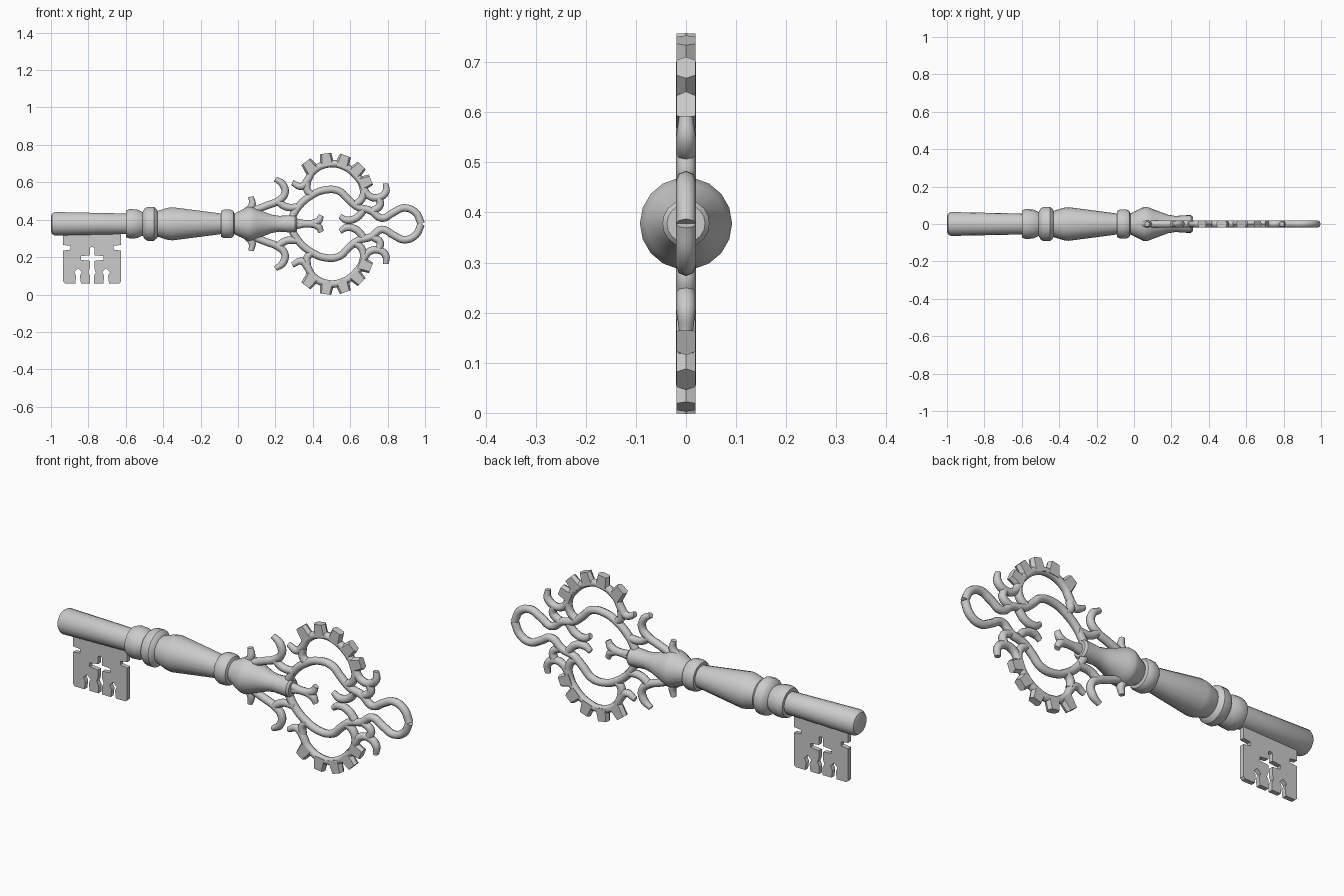
import bpy, bmesh, math
from mathutils import Vector, Matrix

if "Cube" in bpy.data.objects:
    bpy.data.objects.remove(bpy.data.objects["Cube"], do_unlink=True)

AXIS = 0.378      # height of the shaft axis
TUBE = 0.02       # radius of the bow wire

metal = bpy.data.materials.new("grey_metal")
metal.use_nodes = True
metal.diffuse_color = (0.6, 0.6, 0.6, 1)
metal.node_tree.nodes["Principled BSDF"].inputs["Base Color"].default_value = (0.6, 0.6, 0.6, 1)


def smooth(obj, angle):
    bpy.ops.object.select_all(action="DESELECT")
    obj.select_set(True)
    bpy.context.view_layer.objects.active = obj
    bpy.ops.object.shade_smooth_by_angle(angle=math.radians(angle))


def finish(bm, name, angle=None):
    bmesh.ops.recalc_face_normals(bm, faces=bm.faces)
    mesh = bpy.data.meshes.new(name)
    bm.to_mesh(mesh)
    bm.free()
    mesh.materials.append(metal)
    obj = bpy.data.objects.new(name, mesh)
    bpy.context.collection.objects.link(obj)
    if angle:
        smooth(obj, angle)
    return obj


def lathe(name, profile, sides=18):
    """Turn (x, radius) pairs around the shaft axis."""
    bm = bmesh.new()
    rings = []
    for x, radius in profile:
        ring = []
        for i in range(sides):
            a = math.tau * i / sides
            ring.append(bm.verts.new((x, radius * math.cos(a), AXIS + radius * math.sin(a))))
        rings.append(ring)
    for low, high in zip(rings, rings[1:]):
        for i in range(sides):
            j = (i + 1) % sides
            bm.faces.new((low[i], low[j], high[j], high[i]))
    bm.faces.new(rings[0])
    bm.faces.new(rings[-1])
    return finish(bm, name, 35)


def wire(name, path, taper_start=False, taper_end=False):
    """Round wire through (x, height) points in hundredths, mirrored across the axis."""
    curve = bpy.data.curves.new(name, "CURVE")
    curve.dimensions = "3D"
    curve.bevel_depth = TUBE
    curve.bevel_resolution = 2
    curve.resolution_u = 5
    curve.use_fill_caps = True
    for side in (1, -1):
        spline = curve.splines.new("BEZIER")
        spline.bezier_points.add(len(path) - 1)
        for point, (x, h) in zip(spline.bezier_points, path):
            point.co = (x / 100, 0, AXIS + side * h / 100)
            point.handle_left_type = point.handle_right_type = "AUTO"
        if taper_start:
            spline.bezier_points[0].radius = 0.7
        if taper_end:
            spline.bezier_points[-1].radius = 0.7
    curve.materials.append(metal)
    obj = bpy.data.objects.new(name, curve)
    bpy.context.collection.objects.link(obj)
    bpy.ops.object.select_all(action="DESELECT")
    obj.select_set(True)
    bpy.context.view_layer.objects.active = obj
    bpy.ops.object.convert(target="MESH")
    smooth(bpy.context.view_layer.objects.active, 50)


# Turned shaft with collars, ending in the socket that holds the bow
lathe("shaft", [
    (-1, .04), (-.995, .054), (-.98, .064), (-.6, .056),
    (-.6, .072), (-.58, .08), (-.54, .078), (-.51, .064),
    (-.5, .082), (-.485, .092), (-.45, .092), (-.435, .08), (-.43, .07),
    (-.38, .086), (-.35, .09), (-.09, .056),
    (-.09, .07), (-.075, .078), (-.04, .078), (-.025, .07), (-.02, .056),
    (.05, .09), (.07, .092), (.1, .08), (.18, .05), (.22, .043),
    (.28, .047), (.305, .047), (.315, .038)])

# Flat bit: half outline in hundredths, mirrored about its middle
half = [(0, 25.5), (1.2, 25), (1.2, 21), (6, 20.5), (6, 18.5), (1.2, 18),
        (1.2, 14), (2, 12), (1, 10), (1, 6), (6, 6), (6.5, 10), (5.5, 12),
        (7.5, 14), (9.5, 12), (8.5, 10), (9, 6), (14.5, 6), (15.5, 7),
        (15.5, 23.5), (11.5, 24), (11.5, 26), (15.5, 26.5), (15.5, 34)]
outline = half + [(-u, z) for u, z in reversed(half[1:])]
bm = bmesh.new()
face = bm.faces.new([bm.verts.new((-.78 + u / 100, -.012, z / 100)) for u, z in outline])
grown = bmesh.ops.extrude_face_region(bm, geom=[face])["geom"]
bmesh.ops.translate(bm, vec=(0, .024, 0), verts=[v for v in grown if isinstance(v, bmesh.types.BMVert)])
bmesh.ops.triangulate(bm, faces=[f for f in bm.faces if len(f.verts) > 4])
finish(bm, "bit")

# Bow scrollwork
wire("bow_arch", [(29, 22), (34, 20), (37, 23), (40, 28), (48, 32), (56, 31),
                  (63, 26), (67, 19), (66, 13), (62, 10)], taper_start=True)
wire("bow_inner_and_loop", [(29, 4), (33, 10), (39, 15), (46, 18), (54, 17.5), (59, 13),
                            (64, 9), (71, 7), (77, 3), (83, 6), (89, 8.5), (95, 6), (98, 0)])
wire("bow_arch_foot", [(37, 22), (37, 18), (40, 15)])
wire("centre_curl", [(54.5, 4), (58, 2), (63, 3), (67, 7)], taper_start=True)
wire("socket_curl", [(44.5, 4.5), (43, 1.5), (38, 0), (30, 1)], taper_start=True)
wire("loop_curl", [(79, 21.5), (79, 17), (75, 14), (70, 15), (67, 19)], taper_start=True)
wire("loop_curl_stem", [(75, 14), (76, 10), (72, 7)])
wire("large_side_curl", [(20, 24), (24, 21), (25, 16), (21, 12), (16, 10), (8, 7)], taper_start=True)
wire("side_curl_stem", [(21, 12), (26, 9), (33, 9)])
wire("small_side_curl", [(7, 14.5), (7.5, 10), (4, 6)], taper_start=True)

# Tapered teeth around the outer arch, above and below
bm = bmesh.new()
for side in (1, -1):
    for degrees in (127, 98, 71, 45, 22):
        a = math.radians(degrees)
        out = Vector((math.cos(a), 0, side * math.sin(a)))
        centre = Vector((.5, 0, AXIS + side * .15)) + out * .195
        turn = out.to_track_quat("Z", "Y").to_matrix().to_4x4()
        tooth = bmesh.ops.create_cone(
            bm, cap_ends=True, segments=8, radius1=.04, radius2=.03, depth=.066,
            matrix=Matrix.Translation(centre) @ turn)
        for v in tooth["verts"]:
            v.co.y = max(-.019, min(.019, v.co.y))
finish(bm, "bow_teeth", 40)
